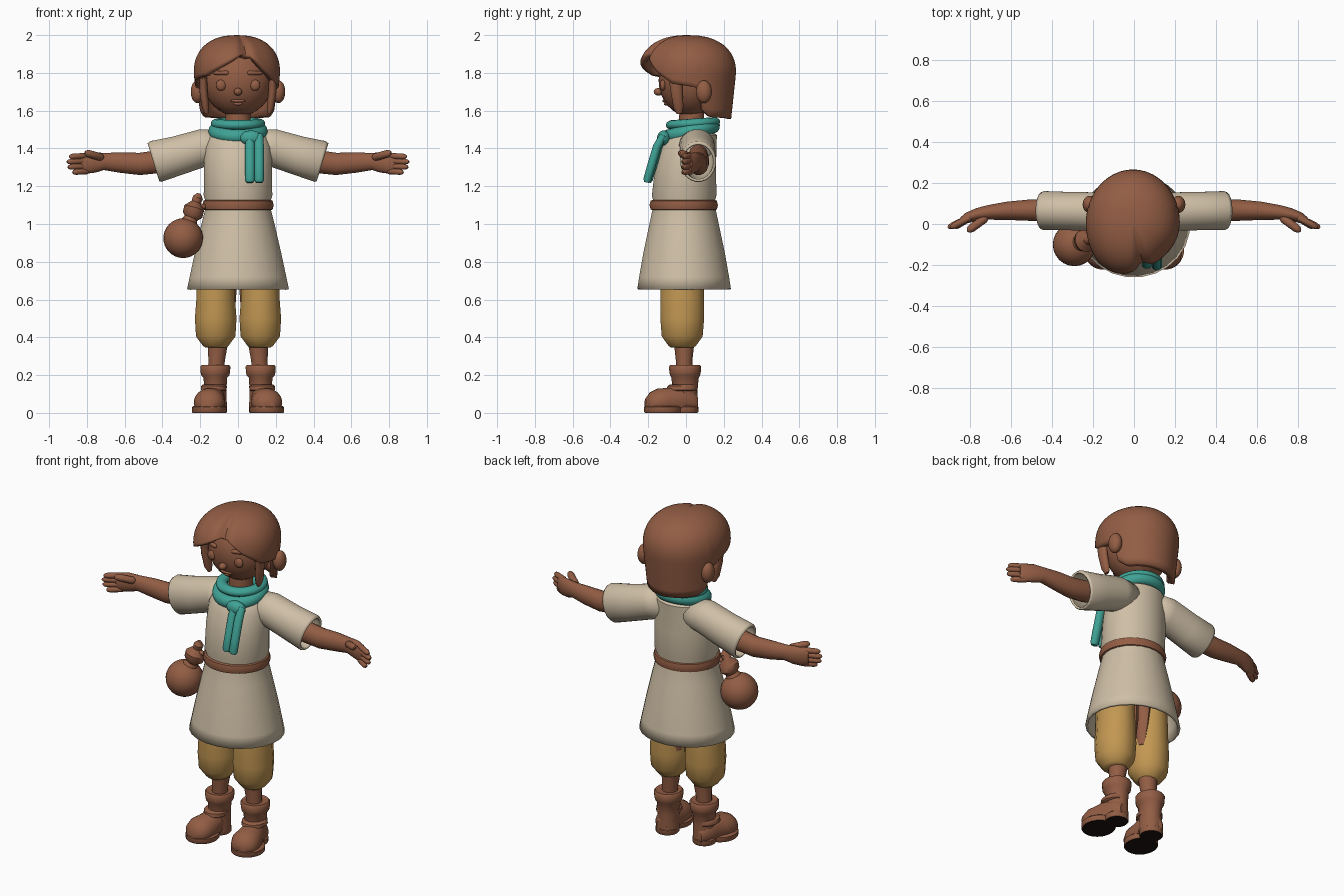
import bpy, bmesh, math
from mathutils import Vector, Matrix

cube = bpy.data.objects.get("Cube")
if cube:
    bpy.data.objects.remove(cube, do_unlink=True)


def material(name, rgb):
    m = bpy.data.materials.new(name)
    m.use_nodes = True
    m.diffuse_color = (*rgb, 1)
    bsdf = next(n for n in m.node_tree.nodes if n.type == 'BSDF_PRINCIPLED')
    bsdf.inputs["Base Color"].default_value = (*rgb, 1)
    return m


BROWN = material("warm brown", (0.29, 0.11, 0.058))
CREAM = material("cream cloth", (0.62, 0.52, 0.38))
TEAL = material("teal wool", (0.05, 0.36, 0.30))
MUSTARD = material("mustard cloth", (0.54, 0.31, 0.085))
DARK = material("dark sole", (0.012, 0.006, 0.005))
X, Y, Z = Vector((1, 0, 0)), Vector((0, 1, 0)), Vector((0, 0, 1))
parts = []


def finish(name, bm, mat, mirror=False, thick=0):
    bmesh.ops.recalc_face_normals(bm, faces=bm.faces)
    mesh = bpy.data.meshes.new(name)
    bm.to_mesh(mesh)
    bm.free()
    mesh.materials.append(mat)
    ob = bpy.data.objects.new(name, mesh)
    bpy.context.collection.objects.link(ob)
    if thick:
        ob.modifiers.new("thickness", 'SOLIDIFY').thickness = thick
    if mirror:
        ob.modifiers.new("mirror", 'MIRROR')
    parts.append(ob)
    return ob


def loft(name, mat, sections, n=20, ref=X, axis=None, caps=(True, True),
         mirror=False, thick=0, floor=None):
    """Skin elliptical sections (x, y, z, radius along ref, other radius)."""
    bm = bmesh.new()
    pts = [Vector(s[:3]) for s in sections]
    rings = []
    for i, (p, s) in enumerate(zip(pts, sections)):
        t = axis or (pts[min(i + 1, len(pts) - 1)] - pts[max(i - 1, 0)]).normalized()
        u = (ref - t * ref.dot(t)).normalized()
        v = t.cross(u)
        ring = []
        for k in range(n):
            a = math.tau * (k + 0.5) / n
            co = p + u * s[3] * math.cos(a) + v * s[4] * math.sin(a)
            if floor is not None:
                co.z = max(co.z, floor)
            ring.append(bm.verts.new(co))
        rings.append(ring)
    for a, b in zip(rings, rings[1:]):
        for k in range(n):
            bm.faces.new((a[k], a[(k + 1) % n], b[(k + 1) % n], b[k]))
    for ring, cap in zip((rings[0], rings[-1]), caps):
        if cap:
            bm.faces.new(ring)
    return finish(name, bm, mat, mirror, thick)


def capsule(name, mat, a, b, r, mirror=False):
    """Round-ended finger-like rod from a to b."""
    a, b = Vector(a), Vector(b)
    ref = Z if abs((b - a).normalized().z) < 0.8 else X
    secs = [(*a.lerp(b, t), r * k, r * k) for t, k in
            ((0, .4), (.06, .8), (.15, 1), (.8, .95), (.94, .7), (1, .3))]
    return loft(name, mat, secs, 10, ref, mirror=mirror)


def ball(name, mat, c, r, mirror=False):
    bm = bmesh.new()
    bmesh.ops.create_uvsphere(bm, u_segments=24, v_segments=16, radius=1,
                              matrix=Matrix.Translation(c) @ Matrix.Diagonal((*r, 1)))
    return finish(name, bm, mat, mirror)


# Head and face
ball("head", BROWN, (0, .02, 1.76), (.185, .165, .19))
loft("neck", BROWN, [(0, .03, 1.42, .07, .07), (0, .03, 1.65, .065, .065)], axis=Z)
ball("nose", BROWN, (0, -.145, 1.70), (.022, .026, .02))
ball("eyes", BROWN, (.09, -.122, 1.735), (.027, .016, .029), True)
capsule("eyebrows", BROWN, (.05, -.134, 1.80), (.13, -.106, 1.80), .012, True)
ball("upper_lip", BROWN, (0, -.113, 1.652), (.04, .012, .009))
ball("lower_lip", BROWN, (0, -.105, 1.636), (.025, .012, .009))
ball("ears", BROWN, (.215, .095, 1.70), (.035, .042, .06), True)

# Hair: a swept cap whose hem height changes with direction (0 = front, + = left)
HEM = [(-180, 1.555), (-122, 1.565), (-110, 1.60), (-104, 1.72), (-80, 1.76), (-45, 1.785),
       (-15, 1.85), (10, 1.91), (20, 1.90), (45, 1.81), (70, 1.745), (104, 1.72),
       (110, 1.60), (122, 1.565), (180, 1.555)]


def hem_height(d):
    for (a, za), (b, zb) in zip(HEM, HEM[1:]):
        if a <= d <= b:
            return za + (zb - za) * (d - a) / (b - a)


def bump(d, centre, width):
    return math.exp(-((d - centre) / width) ** 2)


bm = bmesh.new()
COLS, ROWS = 72, 18
grid = []
for j in range(ROWS + 1):
    row = []
    for i in range(COLS):
        d = -180 + 360 * i / COLS
        z = 2 - (2 - hem_height(d)) * (j / ROWS) ** 1.7
        up = (z - 1.8) / .2
        r = (1 - up ** 2.3) ** (1 / 2.3) if up > 0 else 1 + .42 * (z - 1.8)
        r *= 1 + .06 * bump(d, -35, 35) - .09 * bump(d, 14, 8) - .07 * bump(d, 40, 25)
        a = math.radians(d)
        row.append(bm.verts.new((-.005 + .228 * r * math.sin(a), .01 - .255 * r * math.cos(a),
                                 z - .02 * bump(d, 14, 9) * min(1, r))))
    grid.append(row)
for a, b in zip(grid, grid[1:]):
    for i in range(COLS):
        k = (i + 1) % COLS
        bm.faces.new((a[i], a[k], b[k], b[i]))
bmesh.ops.remove_doubles(bm, verts=bm.verts, dist=.0005)
finish("hair", bm, BROWN, thick=.035)
loft("side_locks", BROWN, [(.185, -.06, 1.82, .02, .04), (.182, -.05, 1.70, .022, .032),
                           (.172, -.04, 1.62, .02, .028), (.165, -.035, 1.585, .01, .015)],
     12, mirror=True)

# Tunic body with flared skirt
TUNIC = [(.655, .272, .25, -.01), (.72, .258, .24, -.01), (.85, .23, .217, -.01),
         (1.0, .195, .185, -.01), (1.08, .175, .168, -.01), (1.12, .174, .164, -.01),
         (1.15, .183, .172, -.01), (1.3, .182, .163, -.002), (1.41, .178, .15, .012),
         (1.47, .155, .135, .03), (1.5, .11, .10, .03), (1.51, .07, .07, .03)]
loft("tunic", CREAM, [(0, cy, z, rx, ry) for z, rx, ry, cy in TUNIC], 24, axis=Z,
     caps=(False, False), thick=.015)
loft("sleeves", CREAM, [(.09, .05, 1.415, .095, .085), (.18, .06, 1.405, .095, .10),
                        (.32, .063, 1.362, .094, .105), (.435, .065, 1.331, .096, .113),
                        (.448, .065, 1.327, .09, .106)],
     20, ref=Y, caps=(False, False), mirror=True, thick=.012)
BELT = [(1.072, .172), (1.077, .184), (1.1, .19), (1.123, .184), (1.128, .172)]
loft("belt", BROWN, [(0, -.012, z, r, r - .008) for z, r in BELT], 32, axis=Z)

# Arms and hands
loft("arms", BROWN, [(.2, .065, 1.37, .05, .05), (.42, .067, 1.33, .056, .062),
                     (.52, .067, 1.318, .052, .06), (.62, .064, 1.325, .045, .055),
                     (.71, .056, 1.331, .036, .046), (.76, .047, 1.326, .031, .055),
                     (.81, .03, 1.32, .026, .055), (.84, .018, 1.32, .015, .045)],
     16, ref=Y, mirror=True)
for label, z, tip in (("index", 1.362, .893), ("middle", 1.335, .905),
                      ("ring", 1.307, .9), ("little", 1.28, .875)):
    capsule(label + "_fingers", BROWN, (.79, .036, z), (tip, -.018, z - .006), .0165, True)
capsule("thumbs", BROWN, (.715, .035, 1.35), (.81, -.035, 1.378), .021, True)

# Scarf wraps, knot and hanging tails
for name, c, tilt, major, minor, squash in (
        ("scarf_upper_wrap", (0, .037, 1.532), 4, .112, .032, .8),
        ("scarf_lower_wrap", (0, .025, 1.49), 13, .12, .038, 1)):
    bpy.ops.mesh.primitive_torus_add(major_segments=40, minor_segments=12, major_radius=major,
                                     minor_radius=minor, location=c,
                                     rotation=(math.radians(tilt), 0, 0))
    ring = bpy.context.object
    ring.name = name
    ring.scale.z = squash
    ring.data.materials.append(TEAL)
    parts.append(ring)
ball("scarf_knot", TEAL, (.07, -.118, 1.455), (.06, .035, .04))
for name, x, out in (("scarf_inner_tail", .063, 0), ("scarf_outer_tail", .112, .008)):
    loft(name, TEAL, [(x, -.12, 1.47, .022, .02), (x, -.145 - out, 1.41, .026, .023),
                      (x, -.175 - out, 1.31, .026, .023), (x, -.197 - out, 1.235, .026, .022),
                      (x, -.2 - out, 1.22, .02, .014)], 12)

# Pouch tied to the belt
ball("pouch", BROWN, (-.29, -.10, .925), (.105, .105, .105))
loft("pouch_neck", BROWN, [(-.262, -.09, 1.0, .05, .05), (-.25, -.085, 1.03, .035, .035),
                           (-.24, -.08, 1.05, .055, .055), (-.232, -.08, 1.085, .055, .055),
                           (-.222, -.075, 1.115, .025, .025), (-.212, -.075, 1.14, .028, .028),
                           (-.206, -.075, 1.162, .01, .01)], 16)
capsule("pouch_cord", BROWN, (-.23, -.085, 1.10), (-.165, -.07, 1.09), .014)

# Legs and trousers
loft("trousers", MUSTARD, [(.118, -.02, z, rx, ry) for z, rx, ry in
                           ((.345, .055, .06), (.355, .07, .075), (.405, .108, .112),
                            (.5, .114, .12), (.6, .106, .12), (.8, .1, .115))],
     12, axis=Z, mirror=True)
loft("inner_thighs", BROWN, [(.035, .02, .53, .02, .03), (.04, .02, .66, .035, .05),
                             (.05, .02, .82, .05, .06)], 10, axis=Z, mirror=True)
loft("shins", BROWN, [(.118, -.01, .2, .042, .042), (.113, -.01, .28, .045, .044),
                      (.107, -.01, .36, .054, .053)], 14, axis=Z, mirror=True)

# Boots
loft("boot_shafts", BROWN, [(.12, -.005, z, rx, ry) for z, rx, ry in
                            ((.03, .062, .068), (.12, .06, .066), (.185, .063, .072),
                             (.2, .076, .08), (.215, .079, .083), (.245, .081, .085),
                             (.254, .074, .078), (.25, .05, .05))],
     18, axis=Z, mirror=True)
loft("boot_feet", BROWN, [(.122, .06, .05, .03, .04), (.124, .03, .06, .055, .07),
                          (.132, -.04, .065, .064, .085), (.145, -.1, .058, .078, .075),
                          (.153, -.15, .055, .082, .075), (.16, -.19, .05, .068, .06),
                          (.165, -.215, .045, .03, .03)],
     20, axis=Vector((.16, -.98, 0)), floor=.022, mirror=True)
loft("boot_straps", BROWN, [(.128, -.02, .115, .06, .07), (.128, -.022, .122, .069, .081),
                            (.127, -.02, .142, .069, .078), (.127, -.015, .15, .06, .07)],
     18, axis=Z, mirror=True)
for name, x, y, rx, ry in (("boot_soles", .153, -.122, .092, .1),
                           ("boot_heels", .124, 0, .066, .066)):
    sole = loft(name, BROWN, [(x, y, 0, rx - .004, ry - .004), (x, y, .005, rx, ry),
                              (x, y, .03, rx, ry), (x, y, .037, rx - .008, ry - .008)],
                24, axis=Z, mirror=True)
    sole.data.materials.append(DARK)
    for face in sole.data.polygons:
        if face.normal.z < -.9:
            face.material_index = 1

# Smooth shading with crisp hems
bpy.ops.object.select_all(action='DESELECT')
for ob in parts:
    ob.select_set(True)
bpy.context.view_layer.objects.active = parts[0]
bpy.ops.object.shade_smooth_by_angle(angle=math.radians(42))
